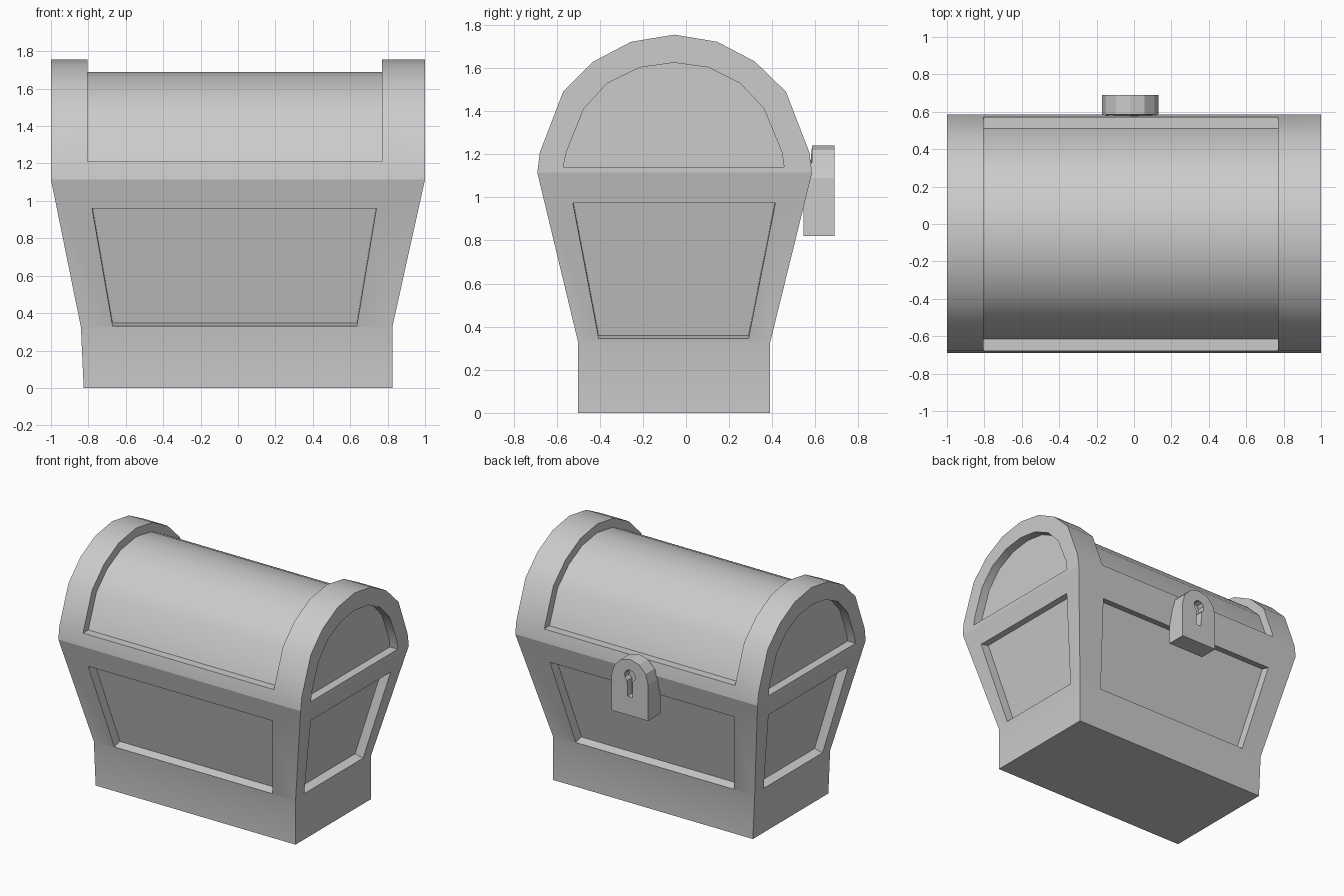
import bpy, bmesh
from math import pi, sin, cos, radians
from mathutils import Vector

if "Cube" in bpy.data.objects:
    bpy.data.objects.remove(bpy.data.objects["Cube"])


def finish(name, bm, smooth=True):
    bmesh.ops.remove_doubles(bm, verts=bm.verts, dist=0.0005)
    bmesh.ops.recalc_face_normals(bm, faces=bm.faces)
    me = bpy.data.meshes.new(name)
    bm.to_mesh(me)
    bm.free()
    ob = bpy.data.objects.new(name, me)
    bpy.context.collection.objects.link(ob)
    if smooth:
        me.shade_smooth()
        me.set_sharp_from_angle(angle=radians(30))
    return ob


def face(bm, pts):
    return bm.faces.new([bm.verts.new(p) for p in pts])


def band(bm, a, b, closed=True):
    """Quads between two point loops of equal length."""
    n = len(a)
    for i in range(n if closed else n - 1):
        j = (i + 1) % n
        face(bm, [a[i], a[j], b[j], b[i]])


def recess(bm, outer, inner, inward):
    """Frame, ledge and sunken floor of a panel."""
    floor = [Vector(p) + inward for p in inner]
    band(bm, outer, inner)
    band(bm, inner, floor)
    face(bm, floor)


# Tapered chest body with a sunken panel on each side
BEND, SEAM = 0.325, 1.115


def corners(x0, x1, y0, y1, z):
    return [Vector(p) for p in ((x0, y0, z), (x1, y0, z), (x1, y1, z), (x0, y1, z))]


base = corners(-0.825, 0.825, -0.5, 0.39, 0)
bend = corners(-0.84, 0.825, -0.5, 0.39, BEND)
rim = corners(-1, 1, -0.69, 0.585, SEAM)
middle = Vector((0, -0.05, 0.7))
bm = bmesh.new()
band(bm, base, bend)
face(bm, base)
face(bm, rim)
for i in range(4):
    j = (i + 1) % 4
    outer = [bend[i], bend[j], rim[j], rim[i]]
    along_x = i % 2 == 0
    # half widths of the panel: (position, height) of lower and upper edges
    if along_x:
        spans = ((-0.67, 0.635, 0.33), (-0.78, 0.74, 0.96))
    else:
        spans = ((-0.405, 0.29, 0.345), (-0.525, 0.415, 0.975))
    inner = []
    for k, (lo, hi, z) in enumerate(spans):
        p = bend[i].lerp(rim[i], (z - BEND) / (SEAM - BEND))
        pair = [Vector((v, p.y, z)) if along_x else Vector((p.x, v, z)) for v in (lo, hi)]
        if i in (2, 3):
            pair.reverse()
        inner += pair if k == 0 else pair[::-1]
    normal = (outer[1] - outer[0]).cross(outer[3] - outer[0]).normalized()
    if normal.dot(middle - outer[0]) < 0:
        normal.negate()
    recess(bm, outer, inner, normal * 0.068)
finish("chest_body", bm)

# Barrel lid: raised end bands, sunken middle and sunken end panels
arc = [(-0.69, 1.115), (-0.678, 1.21), (-0.57, 1.49), (-0.43, 1.63), (-0.255, 1.722),
       (-0.053, 1.755), (0.145, 1.722), (0.32, 1.63), (0.464, 1.49), (0.572, 1.21), (0.585, 1.115)]
panel = [(-0.57, 1.14), (-0.555, 1.21), (-0.475, 1.41), (-0.365, 1.53), (-0.213, 1.603),
         (-0.055, 1.625), (0.105, 1.603), (0.25, 1.53), (0.36, 1.415), (0.445, 1.21), (0.455, 1.14)]
sunk = [(-0.053 + (y + 0.053) * 0.9, 1.21 + (z - 1.21) * 0.88) for y, z in arc[1:-1]]


def at(x, prof):
    return [Vector((x, y, z)) for y, z in prof]


XL, XR = -0.805, 0.77
bm = bmesh.new()
for x in (-1, 1):
    recess(bm, at(x, arc), at(x, panel), Vector((-0.065 * x, 0, 0)))
for x_end, x_in in ((-1, XL), (1, XR)):
    band(bm, at(x_end, arc), at(x_in, arc), closed=False)
    band(bm, at(x_in, arc[1:-1]), at(x_in, sunk), closed=False)
band(bm, at(XL, sunk), at(XR, sunk), closed=False)
for a, b, s in ((arc[0], arc[1], sunk[0]), (arc[-1], arc[-2], sunk[-1])):
    band(bm, at(XL, (a, b, s)), at(XR, (a, b, s)), closed=False)
ends = (arc[0], arc[-1])
for x0, x1 in ((-1, XL), (XL, XR), (XR, 1)):
    band(bm, at(x0, ends), at(x1, ends), closed=False)
finish("barrel_lid", bm)


# Arched lock plate with a keyhole on the +y side
def prism(name, outline, y0, y1):
    bm = bmesh.new()
    back = [Vector((x, y0, z)) for x, z in outline]
    front = [Vector((x, y1, z)) for x, z in outline]
    face(bm, back)
    face(bm, front)
    band(bm, back, front)
    return finish(name, bm, smooth=False)


CX = -0.02
arch = [(CX + 0.15 * cos(pi * i / 6), 1.09 + 0.15 * sin(pi * i / 6)) for i in range(7)]
lock = prism("lock", [(CX + 0.15, 0.82)] + arch + [(CX - 0.15, 0.82)], 0.545, 0.69)
for v in lock.data.vertices:
    if v.co.y < 0.6 and v.co.z > 1.1:
        v.co.y = 0.585

hole = [(CX + 0.045 * cos(a), 1.115 + 0.045 * sin(a))
        for a in (radians(-60 + 300 * i / 8) for i in range(9))]
cutter = prism("keyhole_cutter", hole + [(CX - 0.02, 0.96), (CX + 0.02, 0.96)], 0.635, 0.75)
cutter.hide_render = True
cutter.hide_set(True)
mod = lock.modifiers.new("keyhole", 'BOOLEAN')
mod.operation = 'DIFFERENCE'
mod.object = cutter
